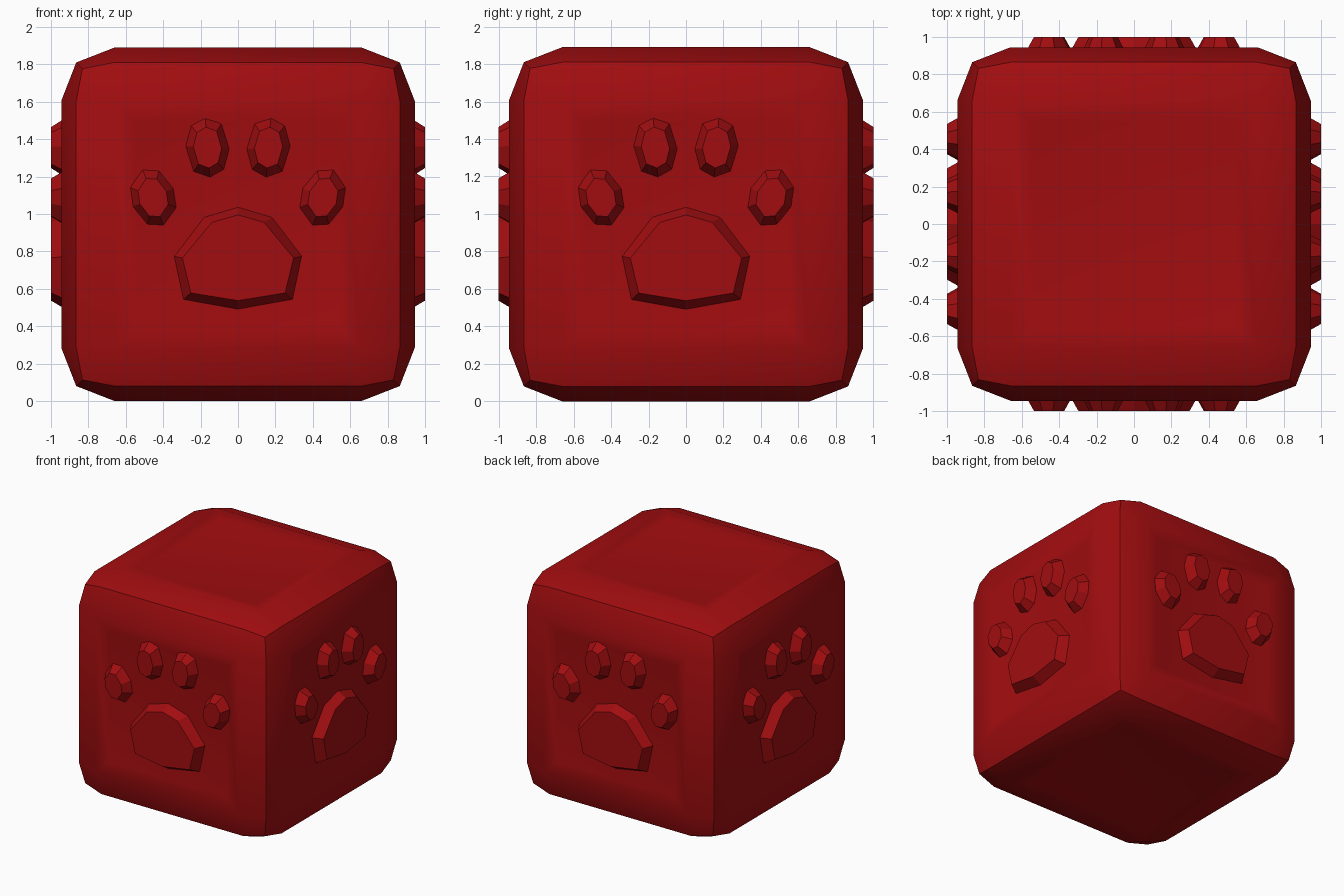
import bpy, bmesh, math
from mathutils import Matrix

old = bpy.data.objects.get("Cube")
if old:
    bpy.data.objects.remove(old, do_unlink=True)

HALF = 0.945                      # half width of the block, also its centre height
RED = (0.36, 0.004, 0.005, 1.0)

red = bpy.data.materials.new("deep_red")
red.use_nodes = True
red.diffuse_color = RED
red.node_tree.nodes["Principled BSDF"].inputs["Base Color"].default_value = RED


def finish(name, bm):
    bmesh.ops.recalc_face_normals(bm, faces=bm.faces)
    mesh = bpy.data.meshes.new(name)
    bm.to_mesh(mesh)
    bm.free()
    mesh.materials.append(red)
    obj = bpy.data.objects.new(name, mesh)
    bpy.context.collection.objects.link(obj)
    return obj


# Block: cube cut in thirds, edges and corners pulled in, faces slightly dished
bm = bmesh.new()
bmesh.ops.create_cube(bm, size=2)
bmesh.ops.subdivide_edges(bm, edges=bm.edges[:], cuts=2, use_grid_fill=True)
for v in bm.verts:
    outer = [abs(c) > 0.9 for c in v.co]
    reach = {1: HALF, 2: 0.865, 3: 0.832}[sum(outer)]
    v.co = [math.copysign(reach if o else 0.66, c) for o, c in zip(outer, v.co)]
centres = [f for f in bm.faces if f.calc_area() > 1.5]
bmesh.ops.inset_individual(bm, faces=centres, thickness=0.16, depth=-0.022)
bmesh.ops.translate(bm, verts=bm.verts, vec=(0, 0, HALF))
block = finish("block", bm)
bpy.context.view_layer.objects.active = block
block.select_set(True)
bpy.ops.object.shade_smooth_by_angle(angle=math.radians(35))
block.select_set(False)


def raised_shape(name, base, top, turn):
    """Tapered flat-faced relief on one side, outlines given as (across, up)."""
    bm = bmesh.new()
    low = [bm.verts.new((u, -0.915, w)) for u, w in base]
    high = [bm.verts.new((u, -1.0, w)) for u, w in top]
    bm.faces.new(high)
    bm.faces.new(low)
    n = len(low)
    for i in range(n):
        j = (i + 1) % n
        bm.faces.new((low[i], low[j], high[j], high[i]))
    bm.transform(Matrix.Rotation(turn, 4, 'Z'))
    finish(name, bm)


def mirrored(half):
    """Close an outline whose first and last points lie on the centre line."""
    return half + [(-u, w) for u, w in half[-2:0:-1]]


pad_base = mirrored([(0, 1.04), (0.185, 0.985), (0.345, 0.775), (0.295, 0.54), (0, 0.487)])
pad_top = mirrored([(0, 0.995), (0.14, 0.955), (0.297, 0.765), (0.252, 0.578), (0, 0.537)])

# Each toe: centre and half of its point-symmetric outline
toes = {
    "inner_toe": ((-0.163, 1.355), [(-0.013, 0.163), (0.077, 0.131), (0.12, -0.008), (0.09, -0.12)]),
    "outer_toe": ((-0.454, 1.088), [(-0.058, 0.152), (0.032, 0.147), (0.112, 0.05), (0.128, -0.055)]),
}

# The same paw relief on all four upright sides
for k, side in enumerate(("front", "left", "back", "right")):
    turn = k * math.pi / 2
    raised_shape(f"{side}_pad", pad_base, pad_top, turn)
    for toe, ((cu, cw), half) in toes.items():
        ring = half + [(-u, -w) for u, w in half]
        for flip, label in ((1, "a"), (-1, "b")):
            base = [(flip * (cu + u), cw + w) for u, w in ring]
            top = [(flip * (cu + u * 0.63), cw + w * 0.67) for u, w in ring]
            raised_shape(f"{side}_{toe}_{label}", base, top, turn)
